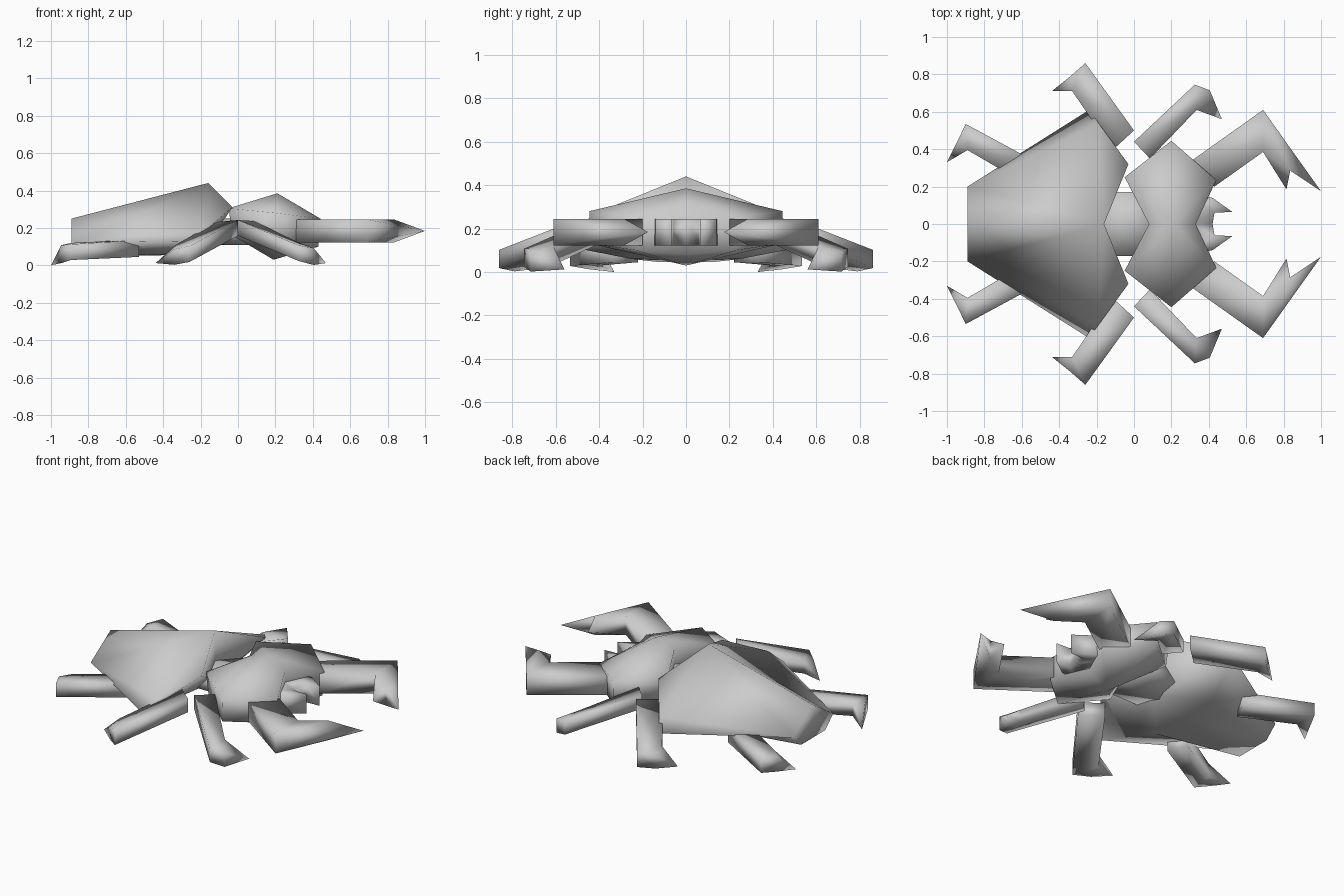
import bpy, bmesh


def build(name, verts, faces):
    """Smooth mesh for the +y half, mirrored across y = 0."""
    bm = bmesh.new()
    vs = [bm.verts.new(v) for v in verts]
    for f in faces:
        bm.faces.new([vs[i] for i in f])
    bmesh.ops.delete(bm, geom=[v for v in bm.verts if not v.link_faces], context='VERTS')
    bmesh.ops.recalc_face_normals(bm, faces=bm.faces[:])
    me = bpy.data.meshes.new(name)
    bm.to_mesh(me)
    bm.free()
    ob = bpy.data.objects.new(name, me)
    bpy.context.collection.objects.link(ob)
    for p in me.polygons:
        p.use_smooth = True
    m = ob.modifiers.new("mirror", 'MIRROR')
    m.use_axis = (False, True, False)


def limb(name, outline, caps):
    """Prism over an outline of (x, y, z middle, half height); height 0 makes a point."""
    n = len(outline)
    verts = [(x, y, z + h) for x, y, z, h in outline] + [(x, y, z - h) for x, y, z, h in outline]
    faces = list(caps) + [tuple(i + n for i in reversed(c)) for c in caps]
    faces += [(i, (i + 1) % n, (i + 1) % n + n, i + n) for i in range(n)]
    # pointed corners share one vertex above and below
    fix = {i + n: i for i in range(n) if outline[i][3] == 0}
    faces = [tuple(dict.fromkeys(fix.get(k, k) for k in f)) for f in faces]
    build(name, verts, faces)


# abdomen shell
build("abdomen",
      [(-.16, 0, .44), (-.03, .32, .31), (-.19, .54, .20), (-.24, .61, .13),
       (-.89, .20, .12), (-.89, 0, .25), (-.89, 0, .045), (-.35, 0, .055), (-.16, 0, .12),
       (-.89, .12, .045), (-.37, .25, .06)],
      [(0, 5, 4), (0, 4, 2), (0, 2, 1), (2, 4, 3), (1, 2, 3), (0, 1, 8),
       (1, 3, 8), (3, 10, 8), (10, 7, 8), (3, 4, 10), (4, 9, 10),
       (9, 6, 7, 10), (4, 5, 6, 9)])

# head shell
build("head",
      [(.08, 0, .345), (.21, 0, .385), (.33, 0, .315), (.44, .235, .25), (.20, .445, .28),
       (-.05, .25, .305), (.08, 0, .13), (.19, 0, .03), (.33, 0, .08), (.43, .23, .10),
       (.20, .44, .13), (-.03, .25, .16)],
      [(0, 1, 5), (1, 4, 5), (1, 3, 4), (1, 2, 3), (5, 4, 10, 11), (4, 3, 9, 10),
       (3, 2, 8, 9), (0, 5, 11, 6), (6, 11, 7), (11, 10, 7), (7, 10, 9), (7, 9, 8)])

# neck between the two shells
build("neck",
      [(-.22, 0, .25), (.15, 0, .25), (.15, .17, .22), (-.22, .17, .22),
       (-.22, 0, .11), (.15, 0, .11), (.15, .17, .14), (-.22, .17, .14)],
      [(0, 1, 2, 3), (4, 7, 6, 5), (3, 2, 6, 7), (1, 5, 6, 2), (0, 3, 7, 4)])

# jaws with a small forward hook
H = .061
limb("jaw", [(.30, .0, .184, H), (.42, .0, .184, H), (.43, .06, .184, H),
             (.525, .065, .184, H), (.42, .14, .184, H), (.30, .16, .184, H)],
     [(0, 1, 2, 5), (2, 4, 5), (2, 3, 4)])

# pincers
limb("pincer",
     [(.31, .34, .184, H), (.69, .61, .184, H), (1.0, .175, .184, 0), (.835, .285, .184, H),
      (.815, .185, .184, 0), (.69, .385, .184, H), (.43, .20, .184, H)],
     [(0, 1, 5, 6), (1, 2, 3), (1, 3, 5), (3, 4, 5)])

# walking legs: shaft, bent foot, pointed toe
LEG = [(0, 1, 4, 5), (1, 2, 4), (2, 3, 4)]
limb("front_leg", [(0, .44, .20, .042), (.325, .745, .065, .042), (.405, .715, .047, .045),
                   (.47, .56, .012, 0), (.335, .61, .075, .042), (.085, .35, .195, .042)], LEG)
limb("middle_leg", [(0, .50, .20, .042), (-.26, .86, .06, .042), (-.34, .79, .045, .042),
                    (-.44, .71, .012, 0), (-.33, .71, .07, .042), (-.115, .395, .19, .042)], LEG)
limb("rear_leg", [(-.53, .335, .09, .045), (-.90, .535, .07, .042), (-.945, .44, .06, .048),
                  (-1.0, .33, 0, 0), (-.89, .395, .075, .045), (-.59, .22, .09, .045)], LEG)
